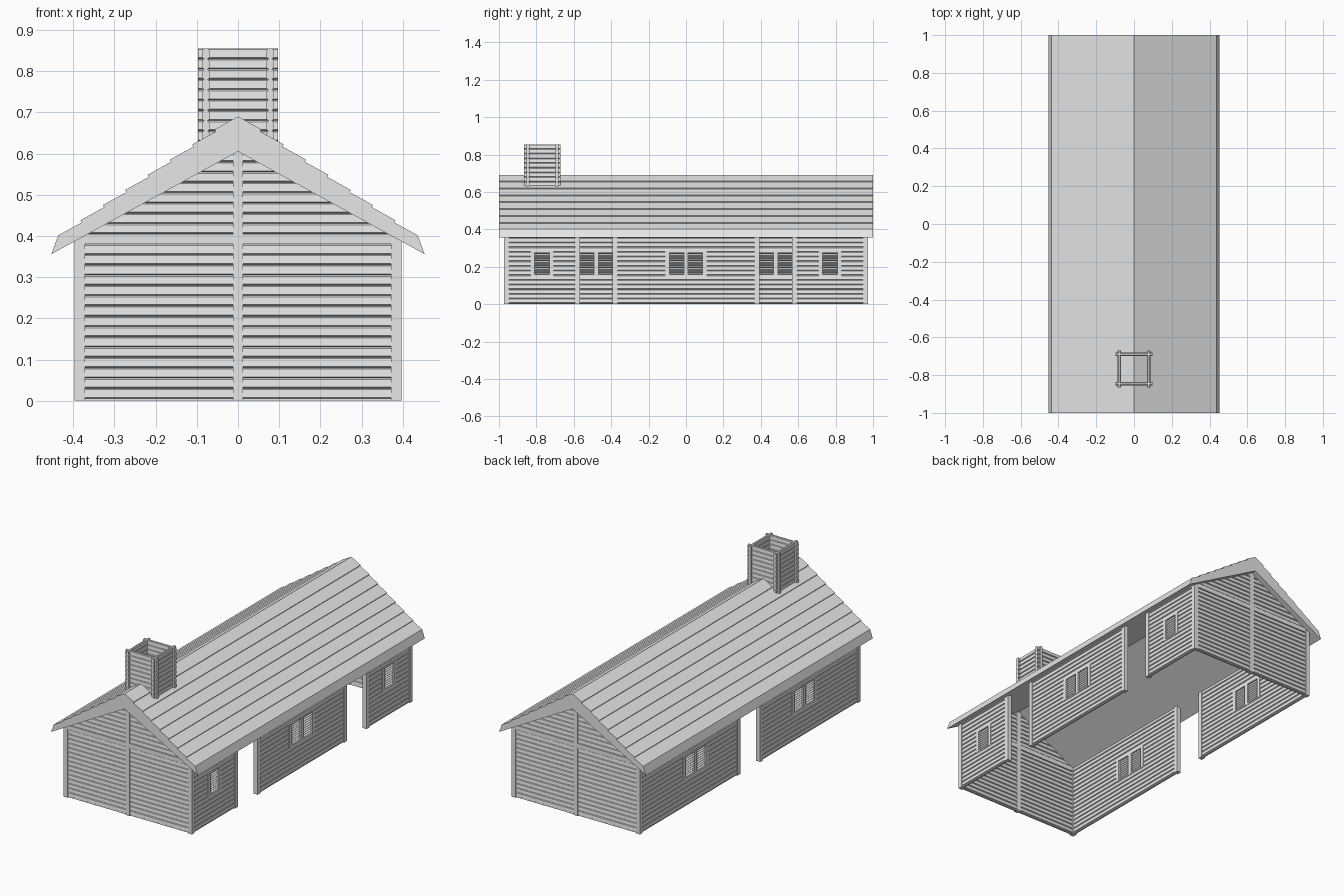
import bpy, bmesh
from mathutils import Vector

cube = bpy.data.objects.get("Cube")
if cube:
    bpy.data.objects.remove(cube, do_unlink=True)

grey = bpy.data.materials.new("light_grey")
grey.use_nodes = True
grey.diffuse_color = (0.8, 0.8, 0.8, 1)
grey.node_tree.nodes["Principled BSDF"].inputs["Base Color"].default_value = grey.diffuse_color

PITCH = 0.025      # height of one wall board
SILL = 0.005       # bottom of the first board
POST = 0.0125      # half width of a post
WALL_X, WALL_Y = 0.384, 0.96
RIDGE, FALL = 0.605, 0.55   # underside of the roof


def prism(bm, pts, axis, a, b):
    """Extrude a 2D section along x, y or z from a to b."""
    place = {"x": lambda p, t: Vector((t, p[0], p[1])),
             "y": lambda p, t: Vector((p[0], t, p[1])),
             "z": lambda p, t: Vector((p[0], p[1], t))}[axis]
    lo = [bm.verts.new(place(p, a)) for p in pts]
    hi = [bm.verts.new(place(p, b)) for p in pts]
    bm.faces.new(lo)
    bm.faces.new(hi)
    for i in range(len(pts)):
        j = (i + 1) % len(pts)
        bm.faces.new((lo[i], lo[j], hi[j], hi[i]))


def box(bm, x0, x1, y0, y1, z0, z1):
    prism(bm, [(x0, y0), (x1, y0), (x1, y1), (x0, y1)], "z", z0, z1)


def board(bm, axis, pos, a, b, z):
    """One wall board with a groove above and below on both sides."""
    half = [(0.004, 0), (0.010, 0.003), (0.008, 0.022), (0.004, PITCH)]
    pts = [(pos + t, z + h) for t, h in half]
    pts += [(pos - t, z + h) for t, h in reversed(half)]
    prism(bm, pts, axis, a, b)


def boards(bm, axis, pos, a, b, first, last):
    for k in range(first, last):
        board(bm, axis, pos, a, b, SILL + k * PITCH)


def finish(bm, name):
    bmesh.ops.recalc_face_normals(bm, faces=bm.faces[:])
    mesh = bpy.data.meshes.new(name)
    bm.to_mesh(mesh)
    bm.free()
    mesh.materials.append(grey)
    obj = bpy.data.objects.new(name, mesh)
    bpy.context.collection.objects.link(obj)
    return obj


def window(name, x, centre, panes):
    """Framed window with slatted panes; returns the opening's half width."""
    pane, bar, z0, z1 = 0.078, 0.022, SILL + 6 * PITCH, SILL + 11 * PITCH
    half = (panes * pane + (panes + 1) * bar) / 2
    frame, slats = bmesh.new(), bmesh.new()
    for i in range(panes + 1):
        y = centre - half + i * (pane + bar)
        box(frame, x - 0.012, x + 0.012, y, y + bar, z0, z1)
    for z in (z0, z1):
        box(frame, x - 0.011, x + 0.011, centre - half, centre + half, z - 0.004, z + 0.004)
    for i in range(panes):
        y = centre - half + bar + i * (pane + bar)
        for k in range(10):
            z, h = z0 + (k + 0.5) * PITCH / 2, PITCH / 4
            prism(slats, [(x - 0.007, z), (x, z - h), (x + 0.007, z), (x, z + h)], "y", y, y + pane)
    finish(frame, name + "_frame")
    finish(slats, name + "_slats")
    return half


def side_wall(name, x, spans):
    """Long wall made of spans (start, end, window centre, panes)."""
    wall = bmesh.new()
    for i, (a, b, centre, panes) in enumerate(spans):
        half = window(f"{name}_window_{i + 1}", x, centre, panes)
        boards(wall, "y", x, a, b, 0, 6)
        boards(wall, "y", x, a, centre - half, 6, 11)
        boards(wall, "y", x, centre + half, b, 6, 11)
        boards(wall, "y", x, a, b, 11, 16)
        box(wall, x - 0.005, x + 0.005, a, b, 0, SILL)
    finish(wall, name)
    # posts at both ends of each span
    posts = bmesh.new()
    for a, b, _, _ in spans:
        for y in (a, b):
            box(posts, x - POST, x + POST, y - POST, y + POST, 0, 0.4)
    finish(posts, name + "_posts")


# long walls with their door gaps
side_wall("left_wall", WALL_X, [(-WALL_Y, -0.58, -0.77, 1), (-0.38, 0.38, 0, 2), (0.58, WALL_Y, 0.77, 1)])
side_wall("right_wall", -WALL_X, [(-WALL_Y, -0.1, -0.48, 2), (0.1, WALL_Y, 0.48, 2)])

# gable walls, boards shortened to run up under the roof
for name, y in (("front_gable", -WALL_Y), ("back_gable", WALL_Y)):
    wall = bmesh.new()
    box(wall, -WALL_X, WALL_X, y - 0.005, y + 0.005, 0, SILL)
    for k in range(24):
        z = SILL + k * PITCH
        w = min(WALL_X, (RIDGE - z) / FALL)
        board(wall, "x", y, -w, w, z)
    finish(wall, name)
    frame = bmesh.new()
    box(frame, -POST, POST, y - POST, y + POST, 0, 0.62)
    box(frame, -WALL_X, WALL_X, y - 0.012, y + 0.012, 0.38, 0.405)
    finish(frame, name + "_timbers")

# roof with overlapping planks on both slopes
PLANKS, RUN = 8, 0.0568
slope = []
x, z = 0.0, 0.69
for i in range(PLANKS):
    x, z = x + RUN, z - FALL * RUN
    slope.append((x, z))
    if i < PLANKS - 1:
        x, z = x - 0.0026, z - 0.0055
        slope.append((x, z))
slope.append((0.453, RIDGE - FALL * 0.453))
section = [(0, 0.69)] + slope + [(0, RIDGE)] + [(-px, pz) for px, pz in reversed(slope)]
roof = bmesh.new()
prism(roof, section, "y", -1, 1)
finish(roof, "plank_roof")

# hollow chimney of crossed boards
chimney = bmesh.new()
CY, REACH, OFF = -0.768, 0.097, 0.078
for s in (-1, 1):
    boards(chimney, "x", CY + s * OFF, -REACH, REACH, 24, 34)
    boards(chimney, "y", s * OFF, CY - REACH, CY + REACH, 24, 34)
finish(chimney, "chimney")
